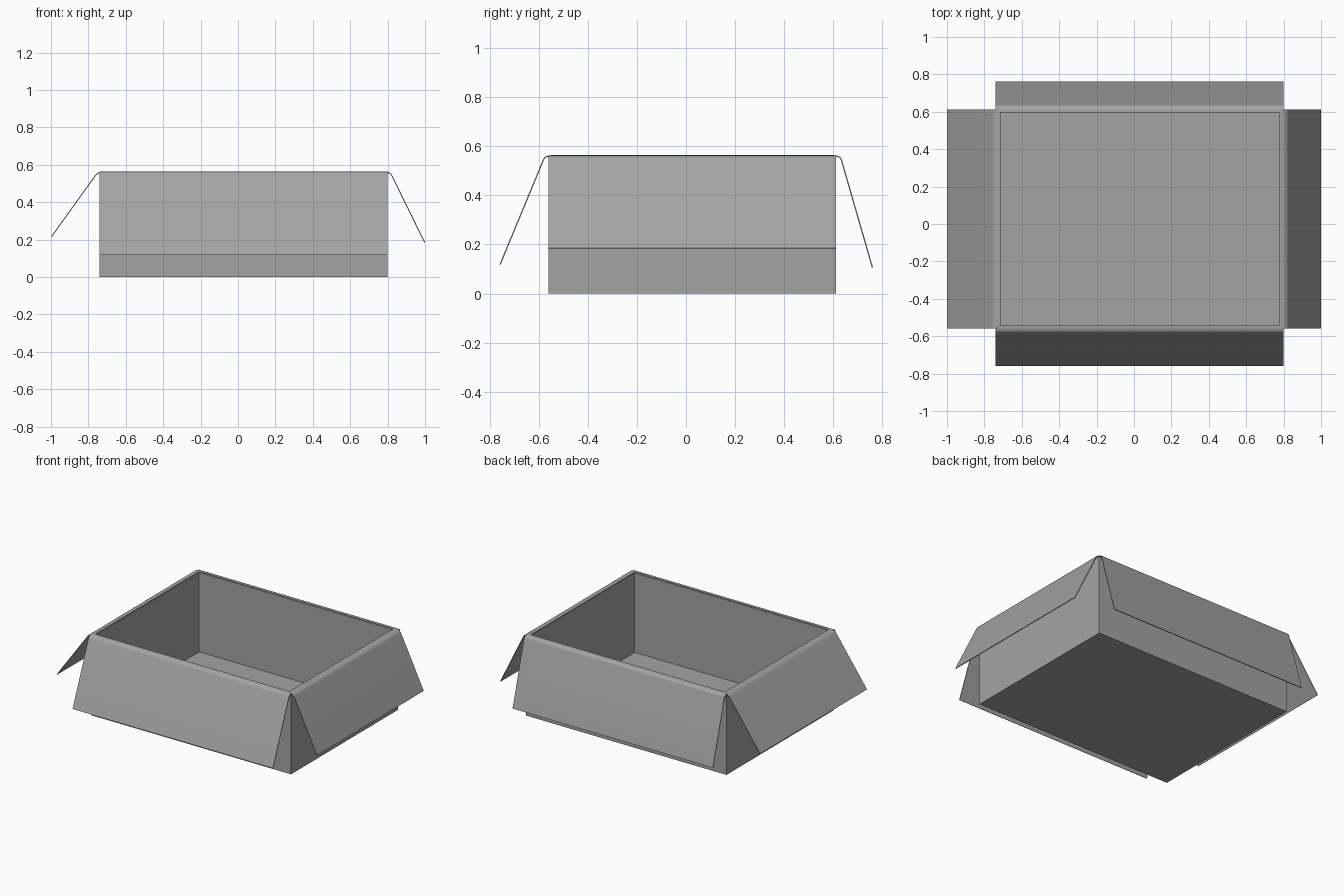
import bpy
import bmesh
from mathutils import Vector

if "Cube" in bpy.data.objects:
    bpy.data.objects.remove(bpy.data.objects["Cube"], do_unlink=True)

CENTRE = Vector((0.03, 0.026, 0))
HALF = Vector((0.77, 0.586, 0))
INSET = Vector((0.025, 0.017, 0))
RIM = 0.557
SHEET = 0.005

card = bpy.data.materials.new("grey card")
card.use_nodes = True
card.diffuse_color = (0.37, 0.37, 0.37, 1)
card.node_tree.nodes["Principled BSDF"].inputs["Base Color"].default_value = card.diffuse_color


def add_object(name, bm):
    mesh = bpy.data.meshes.new(name)
    bm.to_mesh(mesh)
    bm.free()
    mesh.materials.append(card)
    obj = bpy.data.objects.new(name, mesh)
    bpy.context.collection.objects.link(obj)
    return obj


def ring(bm, shrink, z):
    h = HALF - shrink
    return [bm.verts.new(CENTRE + Vector((sx * h.x, sy * h.y, z)))
            for sx, sy in ((-1, -1), (1, -1), (1, 1), (-1, 1))]


# Open box: outer shell, rim, inner walls and thin floor
bm = bmesh.new()
none = Vector((0, 0, 0))
rings = [ring(bm, none, 0), ring(bm, none, RIM), ring(bm, INSET, RIM), ring(bm, INSET, SHEET)]
bm.faces.new(rings[0][::-1])
for lower, upper in zip(rings, rings[1:]):
    for i in range(4):
        j = (i + 1) % 4
        bm.faces.new((lower[i], lower[j], upper[j], upper[i]))
bm.faces.new(rings[-1])
bmesh.ops.recalc_face_normals(bm, faces=bm.faces)
add_object("box_body", bm)


# Flap: a sheet that rolls over the rim and hangs outward
def add_flap(name, axis, sign, end_out, end_z, steps=8):
    other = 1 - axis
    top = 0.564
    start = Vector((-INSET[axis], top - 0.003))
    knee = Vector((0.022, 0.543))
    end = Vector((end_out, end_z))
    slope = (knee - end) / (knee.y - end.y)
    bend = knee + slope * (top - knee.y)
    path = [start * (1 - t) ** 2 + bend * 2 * t * (1 - t) + knee * t * t
            for t in (i / steps for i in range(steps + 1))] + [end]
    bm = bmesh.new()
    rows = []
    for p in path:
        mitre = max(0, -p.x / INSET[axis]) * INSET[other]
        row = []
        for side in (-1, 1):
            co = Vector((0, 0, p.y))
            co[axis] = CENTRE[axis] + sign * (HALF[axis] + p.x)
            co[other] = CENTRE[other] + side * (HALF[other] - mitre)
            row.append(bm.verts.new(co))
        rows.append(row)
    for a, b in zip(rows, rows[1:]):
        bm.faces.new((a[0], a[1], b[1], b[0]))
    bm.normal_update()
    if bm.faces[:][0].normal.z < 0:
        bmesh.ops.reverse_faces(bm, faces=bm.faces)
    obj = add_object(name, bm)
    thick = obj.modifiers.new("thickness", "SOLIDIFY")
    thick.thickness = SHEET
    thick.offset = 0
    bpy.ops.object.select_all(action="DESELECT")
    bpy.context.view_layer.objects.active = obj
    obj.select_set(True)
    bpy.ops.object.modifier_apply(modifier="thickness")
    bpy.ops.object.shade_smooth_by_angle(angle=0.6)


add_flap("left_flap", 0, 1, 0.198, 0.185)
add_flap("right_flap", 0, -1, 0.258, 0.215)
add_flap("front_flap", 1, -1, 0.198, 0.118)
add_flap("back_flap", 1, 1, 0.148, 0.106)
